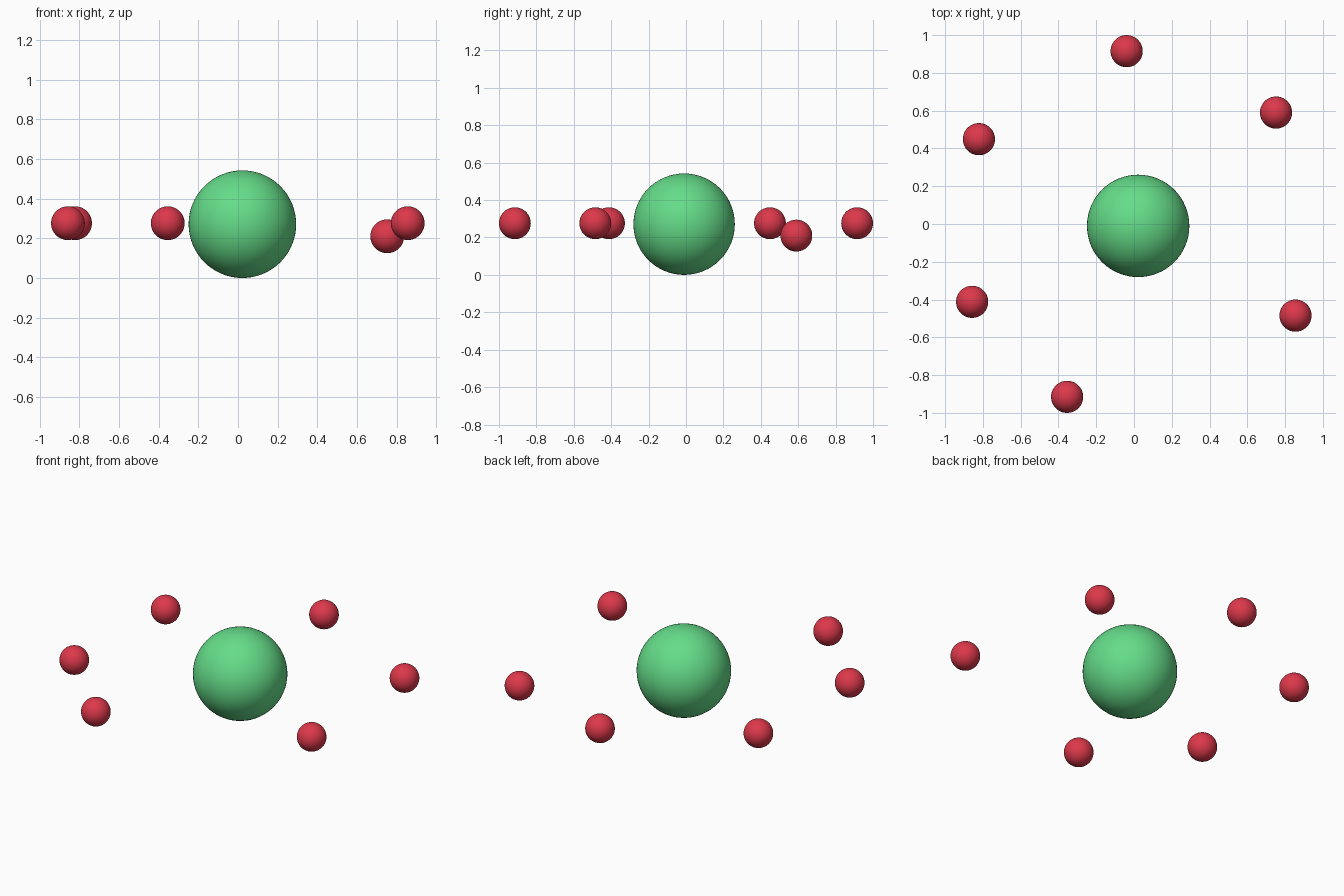
import bpy

if "Cube" in bpy.data.objects:
    bpy.data.objects.remove(bpy.data.objects["Cube"])


def material(name, color):
    mat = bpy.data.materials.new(name)
    mat.diffuse_color = color
    mat.use_nodes = True
    mat.node_tree.nodes["Principled BSDF"].inputs["Base Color"].default_value = mat.diffuse_color
    return mat


def ball(name, location, radius, mat):
    bpy.ops.mesh.primitive_uv_sphere_add(segments=64, ring_count=32,
                                         radius=radius, location=location)
    obj = bpy.context.object
    obj.name = name
    obj.data.materials.append(mat)
    bpy.ops.object.shade_smooth()


green = material("green", (0.13, 0.72, 0.25, 1))
red = material("red", (0.72, 0.04, 0.07, 1))

# Large central ball resting on the ground plane
ball("central_ball", (0.022, -0.01, 0.271), 0.271, green)

# Ring of small balls, one hanging slightly lower
ring = [(-0.039, 0.915, 0.276), (0.752, 0.59, 0.21), (0.855, -0.485, 0.276),
        (-0.354, -0.915, 0.276), (-0.857, -0.412, 0.276), (-0.821, 0.449, 0.276)]
for i, position in enumerate(ring, 1):
    ball(f"small_ball_{i}", position, 0.085, red)
